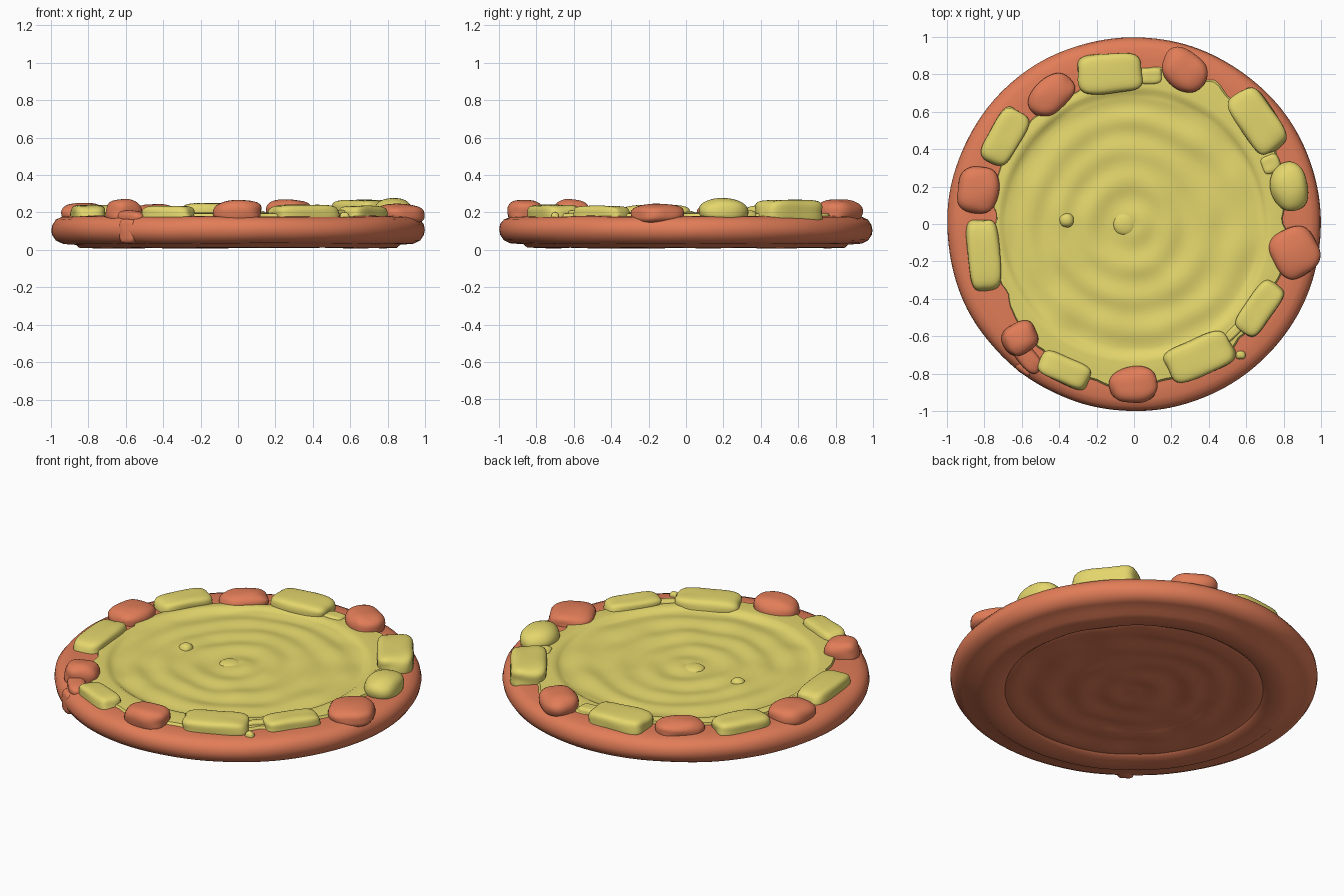
import bpy, bmesh, math
from mathutils import Vector, Matrix, noise

if "Cube" in bpy.data.objects:
    bpy.data.objects.remove(bpy.data.objects["Cube"])


def material(name, color):
    m = bpy.data.materials.new(name)
    m.use_nodes = True
    m.diffuse_color = color
    m.node_tree.nodes["Principled BSDF"].inputs["Base Color"].default_value = color
    return m


CLAY = material("terracotta", (0.76, 0.205, 0.098, 1))
CREAM = material("soft_yellow", (0.77, 0.67, 0.15, 1))


def finish(bm, name, mat):
    mesh = bpy.data.meshes.new(name)
    bmesh.ops.recalc_face_normals(bm, faces=bm.faces)
    bm.to_mesh(mesh)
    bm.free()
    mesh.materials.append(mat)
    ob = bpy.data.objects.new(name, mesh)
    bpy.context.collection.objects.link(ob)
    bpy.ops.object.select_all(action="DESELECT")
    ob.select_set(True)
    bpy.context.view_layer.objects.active = ob
    bpy.ops.object.shade_smooth_by_angle(angle=math.radians(40))
    return ob


def lathe(name, mat, profile, shape, steps=160):
    """Revolve (radius, z) points; shape(r, z, angle) may vary each point."""
    bm = bmesh.new()
    rings = []
    for r, z in profile:
        if r == 0:
            rings.append([bm.verts.new((0, 0, z))] * steps)
            continue
        ring = []
        for i in range(steps):
            a = math.tau * i / steps
            rr, zz = shape(r, z, a)
            ring.append(bm.verts.new((rr * math.cos(a), rr * math.sin(a), zz)))
        rings.append(ring)
    for lo, hi in zip(rings, rings[1:]):
        for i in range(steps):
            j = (i + 1) % steps
            quad = list(dict.fromkeys((lo[i], lo[j], hi[j], hi[i])))
            bm.faces.new(quad)
    return finish(bm, name, mat)


def lump(name, mat, x, y, length, width, angle, top, power, bottom=0.13, rough=0.07):
    """Rounded pillow: a subdivided cube pulled onto a superellipsoid."""
    bm = bmesh.new()
    bmesh.ops.create_cube(bm, size=2)
    bmesh.ops.subdivide_edges(bm, edges=bm.edges, cuts=9, use_grid_fill=True)
    size = Vector((length / 2, width / 2, (top - bottom) / 2))
    turn = Matrix.Rotation(math.radians(angle), 3, "Z")
    middle = Vector((x, y, (top + bottom) / 2))
    for v in bm.verts:
        p = v.co / sum(abs(c) ** power for c in v.co) ** (1 / power)
        p *= 1 + rough * noise.noise(p * 1.1 + middle * 9)
        v.co = turn @ Vector((p.x * size.x, p.y * size.y, p.z * size.z)) + middle
    return finish(bm, name, mat)


def ripple(r, a):
    """Concentric finger marks with a little unevenness."""
    p = Vector((r * math.cos(a), r * math.sin(a), 0))
    wave = math.sin(r * 36 + 2 * noise.noise(p * 2))
    return 0.005 * wave + 0.010 * noise.noise(p * 5)


# Thick crust with a rounded edge and an almost flat, rippled underside
def crust_shape(r, z, a):
    if r < 0.69:
        return r, z + (ripple(r, a) if z < 0.1 else 0)
    wob = noise.noise(Vector((3 * math.cos(a), 3 * math.sin(a), z * 12)))
    return r * (1 + 0.004 * (wob - 0.5)), max(0, z + 0.006 * wob)


crust = [(0, 0.024)] + [(0.03 * i, 0.022) for i in range(1, 23)]
crust += [(0.69, 0.022), (0.705, 0.026), (0.72, 0.015), (0.78, 0.009),
          (0.85, 0.011), (0.87, 0.028), (0.94, 0.033), (0.975, 0.05),
          (0.995, 0.08), (1.0, 0.105), (0.995, 0.135), (0.975, 0.162),
          (0.94, 0.176), (0.88, 0.180), (0.7, 0.178), (0.68, 0.15), (0, 0.15)]
lathe("crust", CLAY, crust, crust_shape)

# Spread on top: uneven outline, shallow dish with concentric ripples
REACH = [0.80, 0.86, 0.87, 0.84, 0.76, 0.79, 0.74, 0.78, 0.86, 0.88, 0.84, 0.85]


def spread_shape(r, z, a):
    k = a / math.tau * 12
    i = int(k)
    edge = REACH[i % 12] + (REACH[(i + 1) % 12] - REACH[i % 12]) * (k - i)
    edge += 0.03 * noise.noise(Vector((9 * math.cos(a), 9 * math.sin(a), 0)))
    if r > 0.73:
        r = 0.73 + (r - 0.73) / 0.27 * (edge - 0.73)
    elif r < 0.69:
        z += ripple(r, a)
    return r, z


spread = [(0, 0.184)]
spread += [(0.02 * i, 0.182) for i in range(1, 34)]
spread += [(0.68, 0.182), (0.70, 0.187), (0.715, 0.197), (0.75, 0.199),
           (0.85, 0.197), (0.97, 0.193), (1.0, 0.172)]
lathe("spread", CREAM, spread, spread_shape)

# Yellow blocks round the rim: x, y, length, width, angle, top
blocks = [(-0.13, 0.805, 0.34, 0.21, 5, 0.25), (0.66, 0.55, 0.36, 0.20, -56, 0.268),
          (-0.69, 0.465, 0.31, 0.17, 60, 0.24), (-0.80, -0.165, 0.37, 0.17, -84, 0.24),
          (-0.37, -0.78, 0.28, 0.14, -24, 0.235), (0.35, -0.71, 0.36, 0.20, 24, 0.242),
          (0.67, -0.45, 0.31, 0.15, 55, 0.235)]
for n, (x, y, l, w, a, top) in enumerate(blocks):
    lump(f"yellow_block_{n + 1}", CREAM, x, y, l, w, a, top, 4.5)
lump("yellow_ball", CREAM, 0.83, 0.20, 0.26, 0.20, 100, 0.278, 2.2)

# Terracotta lumps round the rim
lumps = [(-0.83, 0.185, 0.25, 0.22, 80, 0.25), (-0.44, 0.69, 0.26, 0.18, 42, 0.245),
         (0.27, 0.82, 0.26, 0.20, -35, 0.27), (0.86, -0.15, 0.27, 0.25, -60, 0.245),
         (0.0, -0.86, 0.25, 0.19, 5, 0.268), (-0.61, -0.61, 0.19, 0.17, 30, 0.27)]
for n, (x, y, l, w, a, top) in enumerate(lumps):
    lump(f"terracotta_lump_{n + 1}", CLAY, x, y, l, w, a, top, 2.6, rough=0.1)

# Tail of the front right lump running over the crust edge
lump("lump_tail", CLAY, -0.58, -0.70, 0.22, 0.10, -50, 0.21, 3)
lump("edge_drip", CLAY, -0.57, -0.75, 0.11, 0.10, 53, 0.165, 5, bottom=0.035)

# Small smears and crumbs
lump("smear_front", CREAM, 0.54, -0.57, 0.16, 0.05, 45, 0.212, 4)
lump("smear_side", CREAM, 0.73, 0.32, 0.10, 0.10, 20, 0.21, 4)
lump("smear_back", CREAM, 0.09, 0.79, 0.12, 0.09, 0, 0.21, 4)
lump("crumb_front", CREAM, 0.57, -0.70, 0.05, 0.045, 0, 0.20, 3)
lump("crumb_middle", CREAM, -0.36, 0.02, 0.08, 0.08, 0, 0.206, 2.2)
lump("centre_dot", CREAM, -0.05, 0, 0.13, 0.13, 0, 0.193, 2.2)
